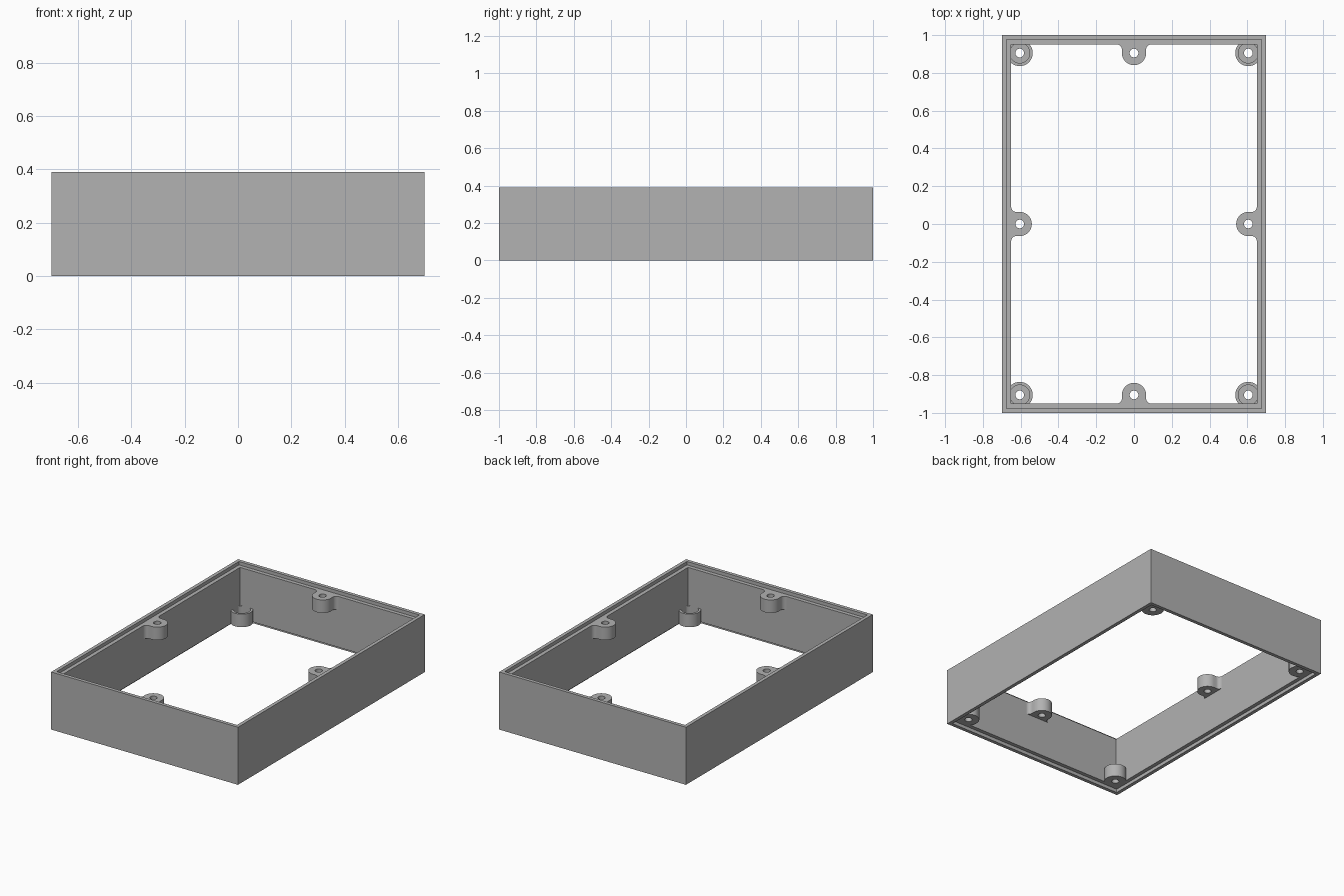
import bpy, bmesh
from math import sin, cos, pi, radians
from mathutils import Matrix

if "Cube" in bpy.data.objects:
    bpy.data.objects.remove(bpy.data.objects["Cube"], do_unlink=True)

HALF_X, HALF_Y, HEIGHT = 0.70, 1.0, 0.39
LIP, WALL, STEP = 0.024, 0.05, 0.023
BOSS_X, BOSS_Y, BOSS_H = 0.605, 0.905, 0.088
HOLE = 0.023

grey = bpy.data.materials.new("plain_grey")
grey.use_nodes = True
colour = (0.445, 0.445, 0.445, 1)
grey.diffuse_color = colour
grey.node_tree.nodes["Principled BSDF"].inputs["Base Color"].default_value = colour


def finish(name, bm, smooth=False):
    bmesh.ops.recalc_face_normals(bm, faces=bm.faces)
    mesh = bpy.data.meshes.new(name)
    bm.to_mesh(mesh)
    bm.free()
    mesh.materials.append(grey)
    obj = bpy.data.objects.new(name, mesh)
    bpy.context.collection.objects.link(obj)
    if smooth:
        bpy.ops.object.select_all(action='DESELECT')
        obj.select_set(True)
        bpy.context.view_layer.objects.active = obj
        bpy.ops.object.shade_smooth_by_angle(angle=radians(30))
    return obj


def loft_closed(rings):
    """Skin a closed sequence of closed rings."""
    bm = bmesh.new()
    loops = [[bm.verts.new(p) for p in ring] for ring in rings]
    for a, b in zip(loops, loops[1:] + loops[:1]):
        for i in range(len(a)):
            j = (i + 1) % len(a)
            bm.faces.new((a[i], a[j], b[j], b[i]))
    return bm


def rectangle(inset, z):
    x, y = HALF_X - inset, HALF_Y - inset
    return [(-x, -y, z), (x, -y, z), (x, y, z), (-x, y, z)]


def circle(r, z, n=48):
    return [(r * cos(2 * pi * i / n), r * sin(2 * pi * i / n), z) for i in range(n)]


# Wall frame with a stepped rebate along the top and bottom inner edges
section = [(0, 0), (0, HEIGHT), (LIP, HEIGHT), (LIP, HEIGHT - STEP),
           (WALL, HEIGHT - STEP), (WALL, STEP), (LIP, STEP), (LIP, 0)]
finish("wall_frame", loft_closed([rectangle(i, z) for i, z in section]))

# Counterbored screw cups in the four corners
cup_top, cup_floor = STEP + BOSS_H, STEP + 0.04
cup = [(HOLE, STEP), (0.069, STEP), (0.069, cup_top), (0.053, cup_top),
       (0.053, cup_floor), (HOLE, cup_floor)]
for sx, side in ((1, "left"), (-1, "right")):
    for sy, end in ((-1, "front"), (1, "back")):
        obj = finish(f"{end}_{side}_corner_cup",
                     loft_closed([circle(r, z) for r, z in cup]), True)
        obj.location = (sx * BOSS_X, sy * BOSS_Y, 0)


def lug_outline(r=0.064, fillet=0.026, reach=0.045):
    """Round nose flaring into the wall at y = reach."""
    flare = [(r + fillet + fillet * cos(a), reach - fillet + fillet * sin(a))
             for a in (pi / 2 + pi / 2 * i / 8 for i in range(9))]
    nose = [(r * cos(-pi * i / 32), r * sin(-pi * i / 32)) for i in range(33)]
    return flare + nose + [(-x, y) for x, y in reversed(flare)]


# Filleted screw lugs in the middle of each wall
def lug(name, x, y, turn):
    bm = bmesh.new()
    edges = []
    for loop in (lug_outline(), [p[:2] for p in circle(HOLE, 0)]):
        vs = [bm.verts.new((px, py, HEIGHT - STEP - BOSS_H)) for px, py in loop]
        edges += [bm.edges.new((a, b)) for a, b in zip(vs, vs[1:] + vs[:1])]
    bmesh.ops.triangle_fill(bm, use_beauty=True, edges=edges)
    ext = bmesh.ops.extrude_face_region(bm, geom=bm.faces[:], use_keep_orig=True)
    top = [g for g in ext["geom"] if isinstance(g, bmesh.types.BMVert)]
    bmesh.ops.translate(bm, verts=top, vec=(0, 0, BOSS_H))
    bm.transform(Matrix.Translation((x, y, 0)) @ Matrix.Rotation(radians(turn), 4, 'Z'))
    finish(name, bm, True)


lug("back_lug", 0, BOSS_Y, 0)
lug("right_lug", -BOSS_X, 0, 90)
lug("front_lug", 0, -BOSS_Y, 180)
lug("left_lug", BOSS_X, 0, 270)
